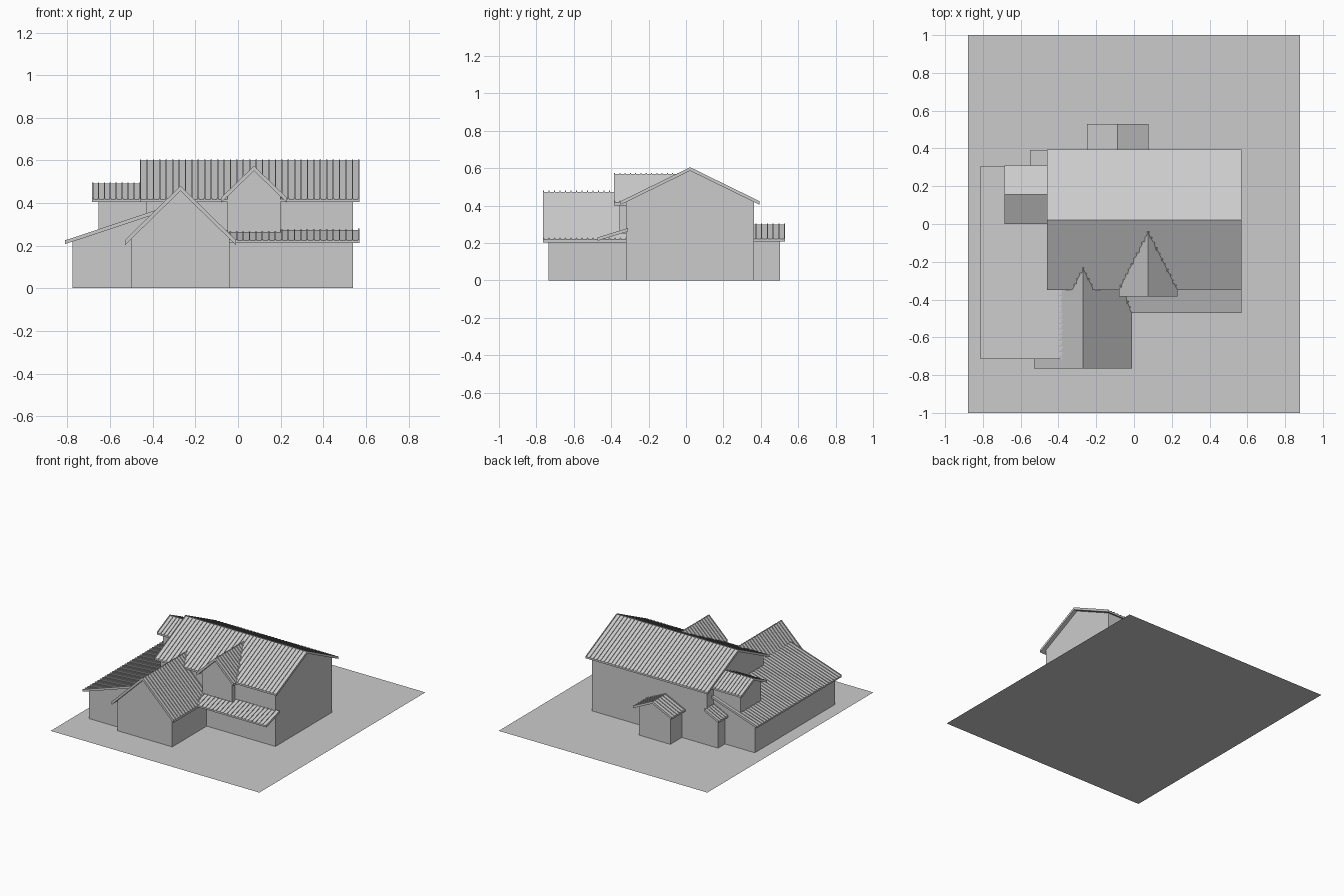
import bpy, bmesh
from math import sqrt

cube = bpy.data.objects.get("Cube")
if cube:
    bpy.data.objects.remove(cube, do_unlink=True)

mat = bpy.data.materials.new("plain grey")
mat.use_nodes = True
GREY = (0.6, 0.6, 0.6, 1)
mat.diffuse_color = GREY
mat.node_tree.nodes["Principled BSDF"].inputs["Base Color"].default_value = GREY

THICK, PITCH, RIB_W, RIB_H = 0.012, 0.03, 0.006, 0.005


def place(axis, a, u, z):
    """Profile point (u, z) at distance a along the extrusion axis."""
    return (a, u, z) if axis == "x" else (u, a, z)


def prism(bm, axis, profile, a0, a1):
    """Extrude a closed profile along the axis."""
    ends = [[bm.verts.new(place(axis, a, u, z)) for u, z in profile] for a in (a0, a1)]
    for ring in ends:
        bm.faces.new(ring)
    n = len(profile)
    for i in range(n):
        j = (i + 1) % n
        bm.faces.new((ends[0][i], ends[0][j], ends[1][j], ends[1][i]))


def finish(name, bm):
    bmesh.ops.recalc_face_normals(bm, faces=bm.faces)
    mesh = bpy.data.meshes.new(name)
    bm.to_mesh(mesh)
    bm.free()
    mesh.materials.append(mat)
    obj = bpy.data.objects.new(name, mesh)
    bpy.context.collection.objects.link(obj)


def roof(name, axis, line, a0, a1):
    """Slab under a roof line, with thin raised seams running down the slope."""
    (u0, z0), (u1, z1) = line[:2]
    stretch = sqrt(1 + ((z1 - z0) / (u1 - u0)) ** 2)
    bm = bmesh.new()
    for p, q in zip(line, line[1:]):
        def slab(low, high, start, end):
            prism(bm, axis, [(p[0], p[1] + low), (q[0], q[1] + low),
                             (q[0], q[1] + high), (p[0], p[1] + high)], start, end)
        slab(-THICK * stretch, 0, a0, a1)
        count = round((a1 - a0) / PITCH)
        step = (a1 - a0 - RIB_W) / count
        for i in range(count + 1):
            start = a0 + i * step
            slab(0, RIB_H * stretch, start, start + RIB_W)
    finish(name, bm)


def gable(name, axis, mid, half, eave, ridge, roof_span, wall_span, base=0.001, overhang=0.03):
    """Walls with a pointed end under a two-sided roof."""
    line = [(mid - half, eave), (mid, ridge), (mid + half, eave)]
    roof(name + "_roof", axis, line, *roof_span)
    slope = (ridge - eave) / half
    drop = 0.004
    w = half - overhang
    top = eave + slope * overhang - drop
    bm = bmesh.new()
    prism(bm, axis, [(mid - w, base), (mid + w, base), (mid + w, top),
                     (mid, ridge - drop), (mid - w, top)], *wall_span)
    finish(name + "_walls", bm)


# Ground sheet
bm = bmesh.new()
bm.faces.new([bm.verts.new((x, y, 0)) for x, y in
              ((-0.88, -1), (0.88, -1), (0.88, 1), (-0.88, 1))])
finish("ground", bm)

# Main two-storey house and its lower left extension
gable("main_house", "x", 0.022, 0.372, 0.418, 0.6, (-0.46, 0.57), (-0.43, 0.54))
gable("left_upper_room", "x", 0.155, 0.155, 0.418, 0.492, (-0.685, -0.43), (-0.655, -0.43), base=0.2)

# Front wing, front dormer and back porch
gable("front_wing", "y", -0.27, 0.26, 0.22, 0.474, (-0.765, -0.23), (-0.735, -0.25))
gable("front_dormer", "y", 0.075, 0.155, 0.418, 0.568, (-0.385, -0.04), (-0.355, -0.06), base=0.25)
gable("back_porch", "y", -0.087, 0.163, 0.222, 0.299, (0.34, 0.53), (0.34, 0.502))

# Long single-slope wing on the left
roof("left_wing_roof", "y", [(-0.812, 0.22), (-0.36, 0.37)], -0.715, 0.308)
bm = bmesh.new()
prism(bm, "y", [(-0.777, 0.001), (-0.36, 0.001), (-0.36, 0.364), (-0.777, 0.226)], -0.685, 0.28)
finish("left_wing_walls", bm)

# Small lean-to at the back corner
roof("back_lean_to_roof", "y", [(-0.55, 0.222), (-0.43, 0.28)], 0.25, 0.393)
bm = bmesh.new()
prism(bm, "y", [(-0.525, 0.001), (-0.42, 0.001), (-0.42, 0.276), (-0.525, 0.23)], 0.25, 0.364)
finish("back_lean_to_walls", bm)

# Open canopy along the front
roof("front_canopy", "x", [(-0.472, 0.225), (-0.31, 0.275)], -0.1, 0.57)
